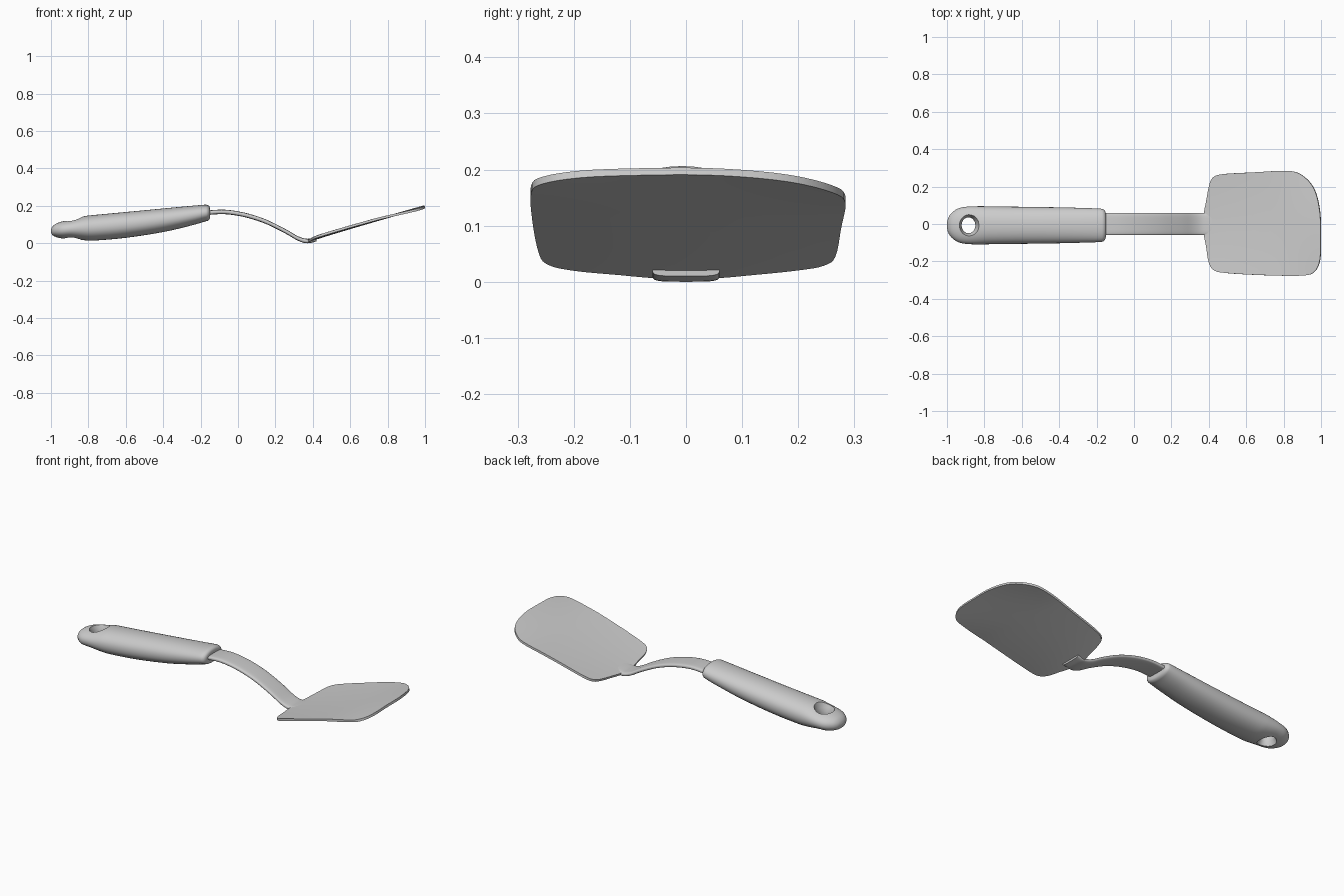
import bpy, bmesh, math
from mathutils import Vector

cube = bpy.data.objects.get("Cube")
if cube:
    bpy.data.objects.remove(cube, do_unlink=True)

grey = bpy.data.materials.new("light grey")
grey.use_nodes = True
grey.diffuse_color = (0.6, 0.6, 0.6, 1)
grey.node_tree.nodes["Principled BSDF"].inputs["Base Color"].default_value = (0.6, 0.6, 0.6, 1)


def smooth_path(points, steps, closed=False):
    """Catmull-Rom curve through points of any dimension."""
    pts = [Vector(p) for p in points]
    n = len(pts)
    get = (lambda i: pts[i % n]) if closed else (lambda i: pts[max(0, min(n - 1, i))])
    out = []
    for i in range(n if closed else n - 1):
        a, b, c, d = (get(i + k) for k in (-1, 0, 1, 2))
        for s in range(steps):
            t = s / steps
            out.append(0.5 * (2 * b + (c - a) * t + (2 * a - 5 * b + 4 * c - d) * t * t
                              + (3 * b - a - 3 * c + d) * t ** 3))
    if not closed:
        out.append(pts[-1])
    return out


def finish(name, bm):
    bmesh.ops.recalc_face_normals(bm, faces=bm.faces)
    mesh = bpy.data.meshes.new(name)
    bm.to_mesh(mesh)
    bm.free()
    mesh.materials.append(grey)
    obj = bpy.data.objects.new(name, mesh)
    bpy.context.collection.objects.link(obj)
    return obj


def activate(obj):
    bpy.ops.object.select_all(action='DESELECT')
    obj.select_set(True)
    bpy.context.view_layer.objects.active = obj


def shade(obj, angle):
    activate(obj)
    bpy.ops.object.shade_smooth_by_angle(angle=math.radians(angle))


def loft(name, rings):
    """Skin a row of closed rings and cap both ends."""
    bm = bmesh.new()
    rows = [[bm.verts.new(p) for p in ring] for ring in rings]
    n = len(rows[0])
    for a, b in zip(rows, rows[1:]):
        for i in range(n):
            bm.faces.new((a[i], a[(i + 1) % n], b[(i + 1) % n], b[i]))
    bm.faces.new(rows[0])
    bm.faces.new(rows[-1])
    return finish(name, bm)


def oval(x, y, z, half_y, half_z, power, count=32):
    ring = []
    for i in range(count):
        c, s = math.cos(math.tau * i / count), math.sin(math.tau * i / count)
        ring.append((x, y + half_y * math.copysign(abs(c) ** power, c),
                     z + half_z * math.copysign(abs(s) ** power, s)))
    return ring


# Handle: x, half width, bottom z, top z
stations = [(-1, .012, .06, .072), (-.993, .04, .045, .088), (-.975, .066, .034, .104),
            (-.94, .09, .026, .117), (-.89, .1, .025, .127), (-.82, .102, .016, .145),
            (-.76, .101, .015, .152), (-.6, .099, .029, .167), (-.4, .096, .06, .186),
            (-.25, .092, .095, .2), (-.18, .089, .115, .206), (-.162, .084, .12, .204),
            (-.153, .073, .127, .197), (-.15, .06, .135, .187)]
handle = loft("handle", [oval(x, -.007, (lo + hi) / 2, w, (hi - lo) / 2, .92)
                         for x, w, lo, hi in smooth_path(stations, 4)])

# Hanging hole, flared at both mouths
flare = [(-.05, .065), (.03, .046), (.05, .037), (.09, .037), (.11, .046), (.2, .075)]
cutter = loft("hole_cutter", [[(-.885 + r * math.cos(math.tau * i / 20),
                                -.007 + 1.15 * r * math.sin(math.tau * i / 20), z)
                               for i in range(20)] for z, r in flare])
cutter.hide_render = True
mod = handle.modifiers.new("hole", 'BOOLEAN')
mod.operation = 'DIFFERENCE'
mod.solver = 'EXACT'
mod.object = cutter
activate(handle)
bpy.ops.object.modifier_apply(modifier=mod.name)
bpy.data.objects.remove(cutter, do_unlink=True)
shade(handle, 40)

# Shank: arched flat bar, x and centre z
arch = [(-.22, .155), (-.13, .166), (-.05, .166), (.05, .148), (.15, .115),
        (.25, .066), (.32, .026), (.37, .012), (.42, .022)]
shank = loft("shank", [oval(x, 0, z, .06, .012, .5, 24) for x, z in smooth_path(arch, 4)])
shade(shank, 50)

# Blade: rounded outline, tilted and slightly dished towards the sides
outline = [(.375, .05), (.387, .12), (.402, .2), (.42, .245), (.47, .266), (.64, .276),
           (.82, .284), (.9, .26), (.965, .185), (.995, .06), (.998, -.08), (.995, -.19),
           (.965, -.255), (.9, -.276), (.7, -.274), (.49, -.262), (.425, -.245),
           (.4, -.2), (.387, -.12), (.375, -.05)]


def blade_height(x, y):
    rise = .012 + .185 * (max(0, x - .375) / .623) ** .95
    dish = (.18 * (1 - x) + .02) * y * y
    return rise + dish - .6 * max(0, x - .75) * y * y


edge = smooth_path(outline, 4, closed=True)
bm = bmesh.new()
centre = Vector((.69, 0))
rings = []
for k in range(1, 9):
    flat = [centre.lerp(p, k / 8) for p in edge]
    rings.append([bm.verts.new((p.x, p.y, blade_height(p.x, p.y))) for p in flat])
hub = bm.verts.new((centre.x, 0, blade_height(centre.x, 0)))
n = len(edge)
for i in range(n):
    j = (i + 1) % n
    bm.faces.new((hub, rings[0][i], rings[0][j]))
    for a, b in zip(rings, rings[1:]):
        bm.faces.new((a[i], b[i], b[j], a[j]))
blade = finish("blade", bm)
mod = blade.modifiers.new("thickness", 'SOLIDIFY')
mod.thickness = .013
mod.offset = 0
activate(blade)
bpy.ops.object.modifier_apply(modifier=mod.name)
shade(blade, 60)
